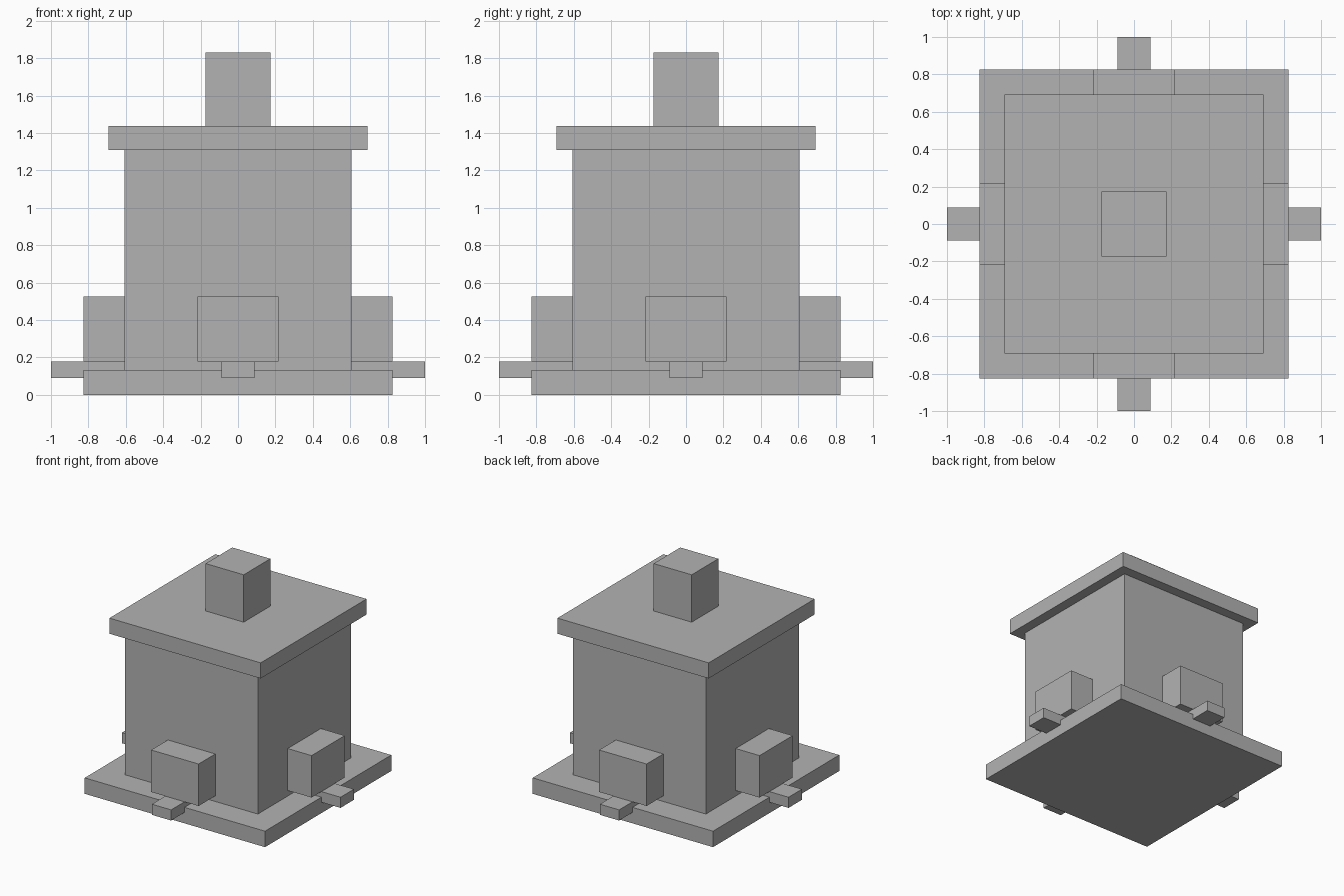
import bpy
import math
from mathutils import Matrix, Vector

default = bpy.data.objects.get("Cube")
if default:
    bpy.data.objects.remove(default, do_unlink=True)

# One plain grey for everything
grey = bpy.data.materials.new("plain_grey")
grey.use_nodes = True
colour = (0.45, 0.45, 0.45, 1)
grey.diffuse_color = colour
grey.node_tree.nodes["Principled BSDF"].inputs["Base Color"].default_value = colour


def box(name, low, high, turn=0):
    """Box between two corners, turned about the vertical axis."""
    low, high = Vector(low), Vector(high)
    bpy.ops.mesh.primitive_cube_add(size=1)
    obj = bpy.context.object
    obj.name = name
    obj.data.transform(Matrix.Rotation(turn, 4, "Z")
                       @ Matrix.Translation((low + high) / 2)
                       @ Matrix.Diagonal((*(high - low), 1)))
    obj.data.materials.append(grey)
    return obj


def slab(name, half, bottom, top):
    """Square block centred on the vertical axis."""
    return box(name, (-half, -half, bottom), (half, half, top))


# Central stack
BASE, BODY = 0.825, 0.607
slab("base_plate", BASE, 0, 0.132)
slab("body", BODY, 0.132, 1.309)
slab("roof_plate", 0.692, 1.309, 1.438)
slab("top_block", 0.174, 1.438, 1.83)

# Side box and projecting tab on each of the four sides
for i, side in enumerate(("front", "left", "back", "right")):
    turn = i * math.pi / 2
    box(side + "_box", (-0.217, -BASE, 0.178), (0.217, -BODY, 0.525), turn)
    box(side + "_tab", (-0.088, -1, 0.09), (0.088, -BODY, 0.178), turn)
